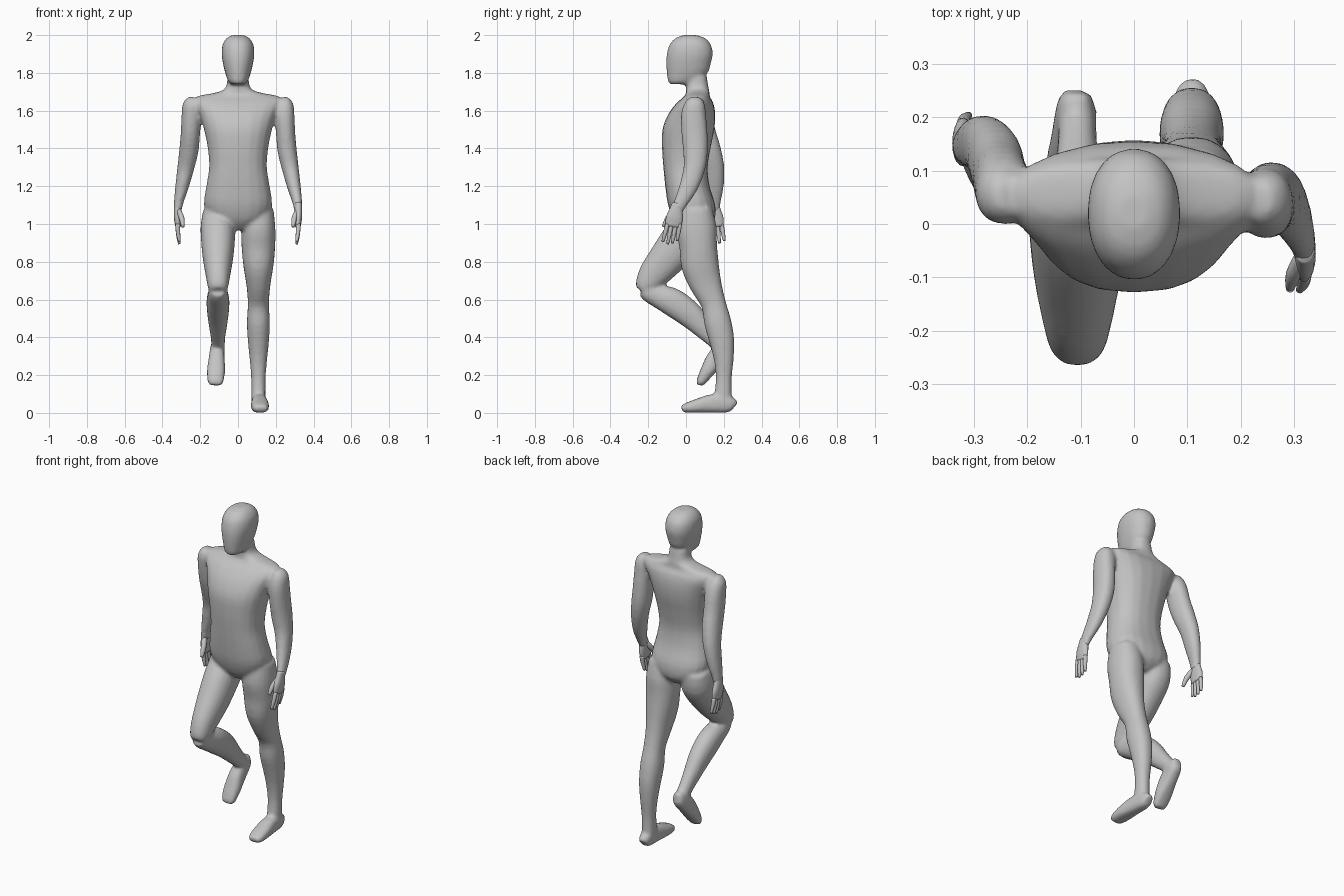
import bpy
import bmesh
import math
from mathutils import Vector

SIDES = 20
SUBSTEPS = 3

if "Cube" in bpy.data.objects:
    bpy.data.objects.remove(bpy.data.objects["Cube"], do_unlink=True)

grey = bpy.data.materials.new("plain grey")
grey.use_nodes = True
grey.diffuse_color = (0.55, 0.55, 0.55, 1)
grey.node_tree.nodes["Principled BSDF"].inputs["Base Color"].default_value = grey.diffuse_color


def smooth_rows(rows):
    """Pass a Catmull-Rom spline through rows of (x, y, z, half width, half depth)."""
    rows = [Vector(row) for row in rows]
    padded = [rows[0]] + rows + [rows[-1]]
    result = []
    for a, b, c, d in zip(padded, padded[1:], padded[2:], padded[3:]):
        for step in range(SUBSTEPS):
            t = step / SUBSTEPS
            result.append(b + (c - a) * (t / 2)
                          + (a * 2 - b * 5 + c * 4 - d) * (t * t / 2)
                          + (b * 3 - a - c * 3 + d) * (t ** 3 / 2))
    return result + [rows[-1]]


def loft(bm, rows, flat=False, power=2.2):
    """Skin a closed tube of rounded rings; flat keeps every ring level."""
    rows = smooth_rows(rows)
    centres = [Vector(row[:3]) for row in rows]
    last = len(rows) - 1
    rings = []
    for i, row in enumerate(rows):
        tangent = centres[min(i + 1, last)] - centres[max(i - 1, 0)]
        tangent = Vector((0, 0, 1)) if flat else tangent.normalized()
        wide = Vector((1, 0, 0))
        wide = (wide - tangent * wide.dot(tangent)).normalized()
        deep = tangent.cross(wide)
        ring = []
        for k in range(SIDES):
            angle = math.tau * k / SIDES
            c, s = math.cos(angle), math.sin(angle)
            c = math.copysign(abs(c) ** (2 / power), c)
            s = math.copysign(abs(s) ** (2 / power), s)
            ring.append(bm.verts.new(centres[i] + wide * (c * row[3]) + deep * (s * row[4])))
        rings.append(ring)
    for low, high in zip(rings, rings[1:]):
        for k in range(SIDES):
            n = (k + 1) % SIDES
            bm.faces.new((low[k], low[n], high[n], high[k]))
    bm.faces.new(rings[0][::-1])
    bm.faces.new(rings[-1])


def level_loft(bm, rows, power):
    """Rows are (height, half width, front y, back y), centred on x = 0."""
    loft(bm, [(0, (front + back) / 2, z, w, (back - front) / 2)
              for z, w, front, back in rows], True, power)


def foot(bm, x, side, heel, toe):
    """Foot lying on the sole line from heel to toe, given as (y, z) points."""
    heel, toe = Vector(heel), Vector(toe)
    along = (toe - heel).normalized()
    up = Vector((along.y, -along.x))
    rows = []
    for t, width, height in ((0, .025, .06), (.1, .036, .09), (.4, .042, .1),
                             (.7, .048, .075), (.93, .042, .05), (1, .03, .035)):
        p = heel.lerp(toe, t) + up * (height / 2)
        rows.append((x + side * .012 * t, p.x, p.y, width, height / 2))
    loft(bm, rows, power=2.6)


def finish(bm, name):
    bmesh.ops.recalc_face_normals(bm, faces=bm.faces[:])
    mesh = bpy.data.meshes.new(name)
    bm.to_mesh(mesh)
    bm.free()
    mesh.materials.append(grey)
    for face in mesh.polygons:
        face.use_smooth = True
    obj = bpy.data.objects.new(name, mesh)
    bpy.context.scene.collection.objects.link(obj)
    return obj


body = bmesh.new()

# Torso and neck
level_loft(body, [
    (.97, .05, -.02, .1), (1.02, .14, -.065, .15), (1.1, .18, -.095, .155),
    (1.2, .168, -.11, .125), (1.3, .153, -.12, .115), (1.4, .16, -.127, .13),
    (1.5, .18, -.125, .15), (1.58, .205, -.095, .155), (1.64, .235, -.05, .145),
    (1.675, .22, -.01, .125), (1.695, .12, 0, .125), (1.72, .066, 0, .12),
    (1.78, .056, 0, .11)], 2.4)

# Head
level_loft(body, [
    (1.74, .036, -.085, .03), (1.755, .052, -.096, .06), (1.8, .068, -.102, .115),
    (1.85, .08, -.105, .132), (1.9, .087, -.102, .142), (1.95, .082, -.087, .132),
    (1.985, .06, -.055, .1), (2, .03, -.01, .055)], 2.2)

# Standing leg, rings evenly spaced downwards from the hip
standing = [(.05, .08, .09), (.055, .09, .107), (.065, .089, .1), (.075, .08, .1),
            (.105, .064, .085), (.145, .056, .066), (.168, .061, .072), (.19, .056, .066),
            (.2, .046, .052), (.2, .038, .042), (.195, .038, .048)]
loft(body, [(.108, y, 1.08 - i / 10, w, d) for i, (y, w, d) in enumerate(standing)])
foot(body, .108, 1, (.255, 0), (-.022, 0))

# Raised leg: thigh and folded shin as (y, z, half width, half depth)
thigh = [(.05, 1.07, .08, .09), (.03, .99, .092, .108), (-.02, .92, .09, .11),
         (-.09, .83, .082, .1), (-.17, .735, .066, .082), (-.215, .67, .054, .058),
         (-.23, .645, .04, .038)]
shin = [(-.235, .65, .036, .035), (-.2, .64, .05, .052), (-.15, .62, .055, .062),
        (-.07, .585, .061, .075), (.02, .52, .056, .07), (.09, .45, .046, .056),
        (.15, .39, .037, .046), (.21, .33, .036, .04)]
for part in (thigh, shin):
    loft(body, [(-.106, *row) for row in part])
foot(body, -.108, -1, (.27, .335), (.085, .135))

# Arms share one shape as (x, z, half width, half depth) but swing differently
arm = [(.225, 1.66, .03, .036), (.24, 1.63, .052, .056), (.246, 1.57, .053, .067),
       (.252, 1.48, .051, .069), (.26, 1.39, .051, .066), (.276, 1.3, .045, .058),
       (.296, 1.2, .036, .05), (.315, 1.11, .025, .036), (.318, 1.07, .021, .033)]
swing = {1: (.045, .045, .04, .045, .05, .045, .015, -.03, -.05),
         -1: (.055, .055, .07, .09, .12, .145, .15, .147, .145)}
for side, ys in swing.items():
    loft(body, [(side * x, y, z, w, d) for (x, z, w, d), y in zip(arm, ys)])

# Blend the lofted parts into one continuous skin
body = finish(body, "body")
remesh = body.modifiers.new("blend", "REMESH")
remesh.mode = "VOXEL"
remesh.voxel_size = 0.01
remesh.use_smooth_shade = True
relax = body.modifiers.new("relax", "SMOOTH")
relax.factor = 0.5
relax.iterations = 6

# Hands: palm, four fingers and a thumb
for name, side, wrist, drift in (("left_hand", 1, -.045, -.04), ("right_hand", -1, .145, .02)):
    hand = bmesh.new()
    x = side * .32
    loft(hand, [(x, wrist, 1.11, .018, .027), (x, wrist + drift * .2, 1.07, .02, .036),
                (x, wrist + drift * .4, 1.03, .019, .045),
                (x - side * .003, wrist + drift * .6, .985, .014, .042)])
    for i in range(4):
        spread = (i - 1.5) * .022
        length = .095 - .012 * abs(i - 1.3)
        root = wrist + drift * .5 + spread
        tip = wrist + drift + spread * 1.15
        loft(hand, [(x, root, 1, .012, .011),
                    (x - side * .003, (root + tip) / 2, 1 - length * .6, .011, .011),
                    (x - side * .01, tip, .985 - length, .007, .007)])
    loft(hand, [(x - side * .006, wrist - .015, 1.07, .013, .016),
                (x - side * .022, wrist - .05, 1.03, .014, .015),
                (x - side * .028, wrist - .075, .985, .008, .009)])
    finish(hand, name)
